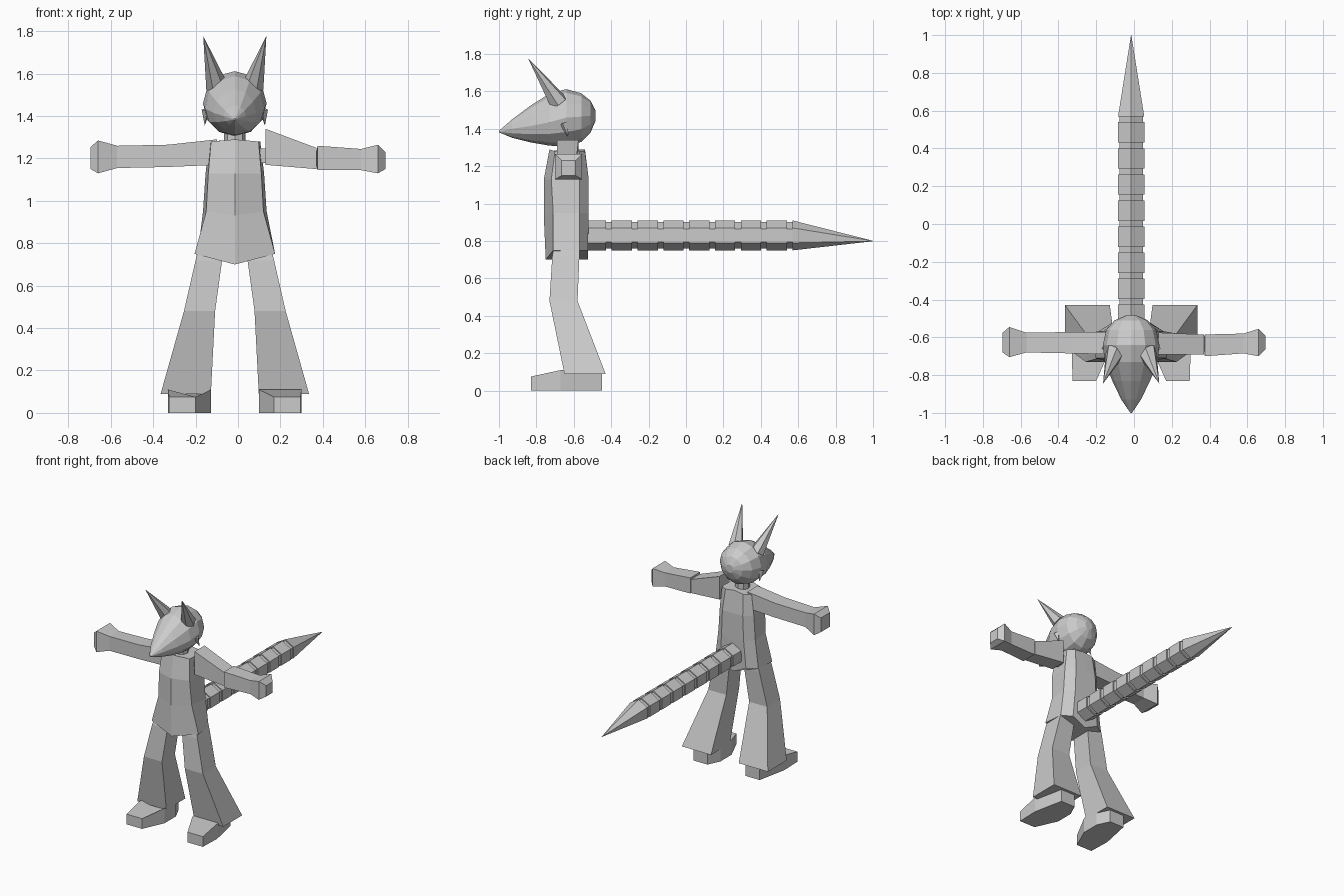
import bpy, bmesh
from math import sin, cos, pi
from mathutils import Vector

if "Cube" in bpy.data.objects:
    bpy.data.objects.remove(bpy.data.objects["Cube"])

CX = -0.015  # body symmetry line


def loft(name, rings):
    """Skin equal-length rings of points and cap both ends."""
    bm = bmesh.new()
    loops = [[bm.verts.new(p) for p in r] for r in rings]
    n = len(loops[0])
    for a, b in zip(loops, loops[1:]):
        for i in range(n):
            j = (i + 1) % n
            bm.faces.new((a[i], a[j], b[j], b[i]))
    bm.faces.new(loops[0][::-1])
    bm.faces.new(loops[-1])
    bmesh.ops.recalc_face_normals(bm, faces=bm.faces)
    me = bpy.data.meshes.new(name)
    bm.to_mesh(me)
    bm.free()
    ob = bpy.data.objects.new(name, me)
    bpy.context.collection.objects.link(ob)
    return ob


def arm(name, sections):
    """Rectangular sections along x: (x, y0, y1, z0, z1)."""
    loft(name, [[(x, y0, z0), (x, y1, z0), (x, y1, z1), (x, y0, z1)]
                for x, y0, y1, z0, z1 in sections])


def spike(name, base, tip, r, n=6):
    base, tip = Vector(base), Vector(tip)
    bpy.ops.mesh.primitive_cone_add(vertices=n, radius1=r, radius2=0,
                                    depth=(tip - base).length, location=(base + tip) / 2)
    ob = bpy.context.object
    ob.name = name
    ob.rotation_mode = 'QUATERNION'
    ob.rotation_quaternion = (tip - base).to_track_quat('Z', 'Y')


def hexagon(y, r, z=0.83):
    return [(CX + r * sin(i * pi / 3), y, z + r * cos(i * pi / 3)) for i in range(6)]


# torso: ridge at front and back, rear corners wider, hem dips at the middle
# (z side, z centre, front width, rear width, y ridge, y corner, y rear corner, y back)
torso = [(0.75, 0.70, 0.19, 0.175, -0.75, -0.71, -0.57, -0.525),
         (0.95, 0.93, 0.135, 0.15, -0.76, -0.71, -0.57, -0.52),
         (1.13, 1.13, 0.125, 0.138, -0.76, -0.72, -0.57, -0.52),
         (1.28, 1.29, 0.112, 0.12, -0.73, -0.70, -0.57, -0.54)]
loft("torso", [[(CX, a, zc), (CX + wf, b, z), (CX + wr, c, z), (CX + wr * 0.6, d, z),
                (CX, d, zc), (CX - wr * 0.6, d, z), (CX - wr, c, z), (CX - wf, b, z)]
               for z, zc, wf, wr, a, b, c, d in torso])

# neck
bpy.ops.mesh.primitive_cylinder_add(vertices=8, radius=0.05, depth=0.1, location=(CX, -0.635, 1.31))
bpy.context.object.name = "neck"

# head and pointed snout: (y, half width, z top, z widest, z bottom)
head = [(-1.0, 0.004, 1.389, 1.385, 1.381), (-0.93, 0.052, 1.45, 1.40, 1.352),
        (-0.83, 0.10, 1.525, 1.415, 1.327), (-0.73, 0.14, 1.588, 1.435, 1.31),
        (-0.64, 0.15, 1.612, 1.46, 1.305), (-0.56, 0.132, 1.59, 1.465, 1.33),
        (-0.51, 0.088, 1.55, 1.47, 1.38), (-0.485, 0.03, 1.50, 1.47, 1.44)]
loft("head", [[(CX + w * cos(i * pi / 6), y,
                zm + sin(i * pi / 6) * ((zt - zm) if i < 6 else (zm - zb))) for i in range(12)]
              for y, w, zt, zm, zb in head])

# arms: one long sleeve on one side, jointed arm on the other
arm("left_arm", [(-0.10, -0.69, -0.57, 1.17, 1.29), (-0.33, -0.685, -0.572, 1.16, 1.265),
                 (-0.57, -0.68, -0.575, 1.155, 1.26), (-0.66, -0.705, -0.545, 1.13, 1.285),
                 (-0.695, -0.68, -0.575, 1.15, 1.255)])
arm("right_upper_arm", [(0.13, -0.69, -0.575, 1.17, 1.34), (0.37, -0.69, -0.585, 1.15, 1.25)])
arm("right_forearm", [(0.09, -0.66, -0.60, 1.18, 1.25), (0.37, -0.66, -0.60, 1.17, 1.23),
                      (0.375, -0.70, -0.585, 1.145, 1.26), (0.58, -0.685, -0.58, 1.145, 1.245),
                      (0.66, -0.70, -0.555, 1.13, 1.265), (0.695, -0.665, -0.59, 1.15, 1.23)])

# mirrored parts
for side, s in (("left", -1), ("right", 1)):
    # flared leg: (z, inner x, outer x, front y, back y)
    leg = [(0.80, 0.045, 0.165, -0.70, -0.57), (0.72, 0.06, 0.185, -0.715, -0.57),
           (0.48, 0.093, 0.24, -0.73, -0.58), (0.09, 0.113, 0.35, -0.65, -0.43)]
    loft(side + "_leg", [[(CX + s * a, f, z), (CX + s * b, f, z), (CX + s * b, k, z), (CX + s * a, k, z)]
                         for z, a, b, f, k in leg])
    # foot: sole outline (distance from centre, y, top height)
    sole = [(0.31, -0.83, 0.075), (0.185, -0.83, 0.075), (0.113, -0.67, 0.11),
            (0.113, -0.54, 0.10), (0.155, -0.45, 0.09), (0.27, -0.45, 0.09), (0.315, -0.67, 0.11)]
    loft(side + "_foot", [[(CX + s * x, y, 0) for x, y, z in sole],
                          [(CX + s * x, y, z) for x, y, z in sole]])
    # ear and small cheek tuft
    spike(side + "_ear", (CX + s * 0.085, -0.68, 1.54), (CX + s * 0.149, -0.845, 1.778), 0.052)
    spike(side + "_cheek_tuft", (CX + s * 0.135, -0.655, 1.43), (CX + s * 0.142, -0.63, 1.355), 0.022, 4)

# segmented tail
loft("tail_core", [hexagon(-0.56, 0.071), hexagon(0.58, 0.071)])
for k in range(8):
    y = -0.535 + 0.138 * k
    loft(f"tail_segment_{k + 1}", [hexagon(y, 0.08), hexagon(y + 0.108, 0.08)])
loft("tail_tip", [hexagon(0.57, 0.08), hexagon(1.0, 0.001, 0.80)])
